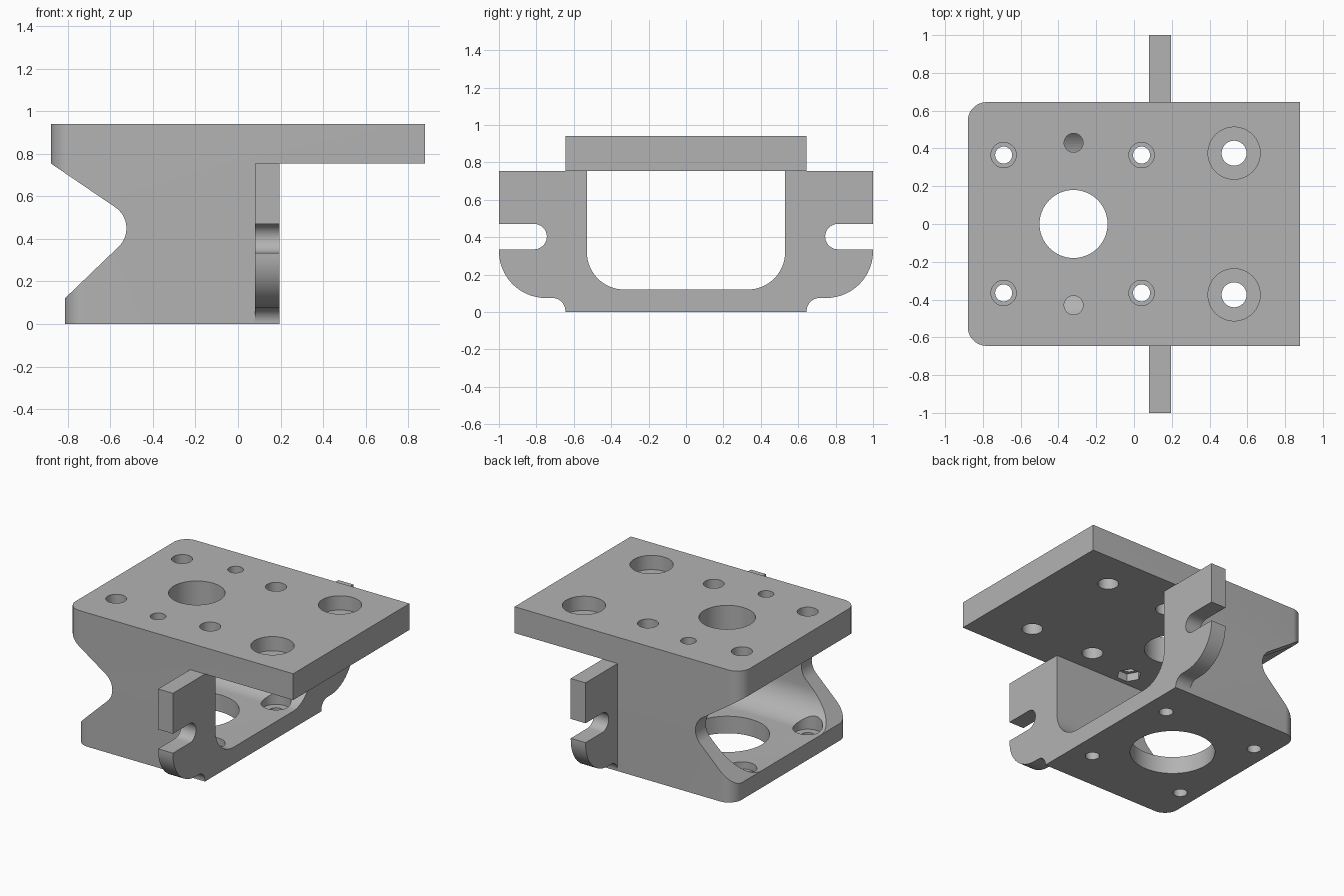
import bpy
import bmesh
from math import cos, sin, radians
from mathutils import Vector

cube = bpy.data.objects.get("Cube")
if cube:
    bpy.data.objects.remove(cube, do_unlink=True)

grey = bpy.data.materials.new("plain_grey")
grey.use_nodes = True
grey.diffuse_color = (0.45, 0.45, 0.45, 1)
grey.node_tree.nodes["Principled BSDF"].inputs["Base Color"].default_value = grey.diffuse_color


def arc(cx, cy, r, start, end, steps=16):
    angles = [radians(start + (end - start) * i / steps) for i in range(steps + 1)]
    return [(cx + r * cos(a), cy + r * sin(a)) for a in angles]


def prism(name, outline, axis, lo, hi):
    """Extrude a 2D outline along an axis; the other two axes keep their order."""
    place = {"x": lambda u, v, w: Vector((w, u, v)),
             "y": lambda u, v, w: Vector((u, w, v)),
             "z": lambda u, v, w: Vector((u, v, w))}[axis]
    bm = bmesh.new()
    base = bm.faces.new([bm.verts.new(place(u, v, lo)) for u, v in outline])
    grown = bmesh.ops.extrude_face_region(bm, geom=[base])["geom"]
    tops = [g for g in grown if isinstance(g, bmesh.types.BMVert)]
    bmesh.ops.translate(bm, verts=tops, vec=place(0, 0, hi - lo))
    bmesh.ops.recalc_face_normals(bm, faces=bm.faces)
    mesh = bpy.data.meshes.new(name)
    bm.to_mesh(mesh)
    bm.free()
    mesh.materials.append(grey)
    obj = bpy.data.objects.new(name, mesh)
    bpy.context.collection.objects.link(obj)
    return obj


def combine(target, tool, operation="DIFFERENCE"):
    mod = target.modifiers.new(operation.lower(), "BOOLEAN")
    mod.operation = operation
    mod.solver = "EXACT"
    mod.object = tool
    bpy.context.view_layer.update()
    with bpy.context.temp_override(object=target, active_object=target):
        bpy.ops.object.modifier_apply(modifier=mod.name)
    bpy.data.objects.remove(tool, do_unlink=True)


def rounded_left(x0, x1):
    """Plan outline with both corners on the -x side rounded."""
    r = 0.1
    return ([(x1, -HALF), (x1, HALF)]
            + arc(x0 + r, HALF - r, r, 90, 180) + arc(x0 + r, r - HALF, r, 180, 270))


def drill(target, x, y, r, lo, hi, sides=48):
    combine(target, prism("drill", arc(x, y, r, 0, 360, sides)[:-1], "z", lo, hi))


HALF = 0.645
UNDER = 0.755
TOP = 0.94
BACK = 0.195

# Hollow body: lower and upper halves with a rounded notch in the -x end
body = prism("bracket", rounded_left(-0.815, BACK), "z", 0, 0.45)
combine(body, prism("upper_body", rounded_left(-0.88, BACK), "z", 0.45, UNDER), "UNION")
notch = ([(-1.1, 0.12), (-0.815, 0.12)] + arc(-0.645, 0.45, 0.12, -45, 55)
         + [(-0.88, UNDER), (-1.1, UNDER)])
combine(body, prism("notch", notch, "y", -1, 1))

# Slotted mounting ears on both sides
ear = ([(0.6, 0), (HALF, 0)] + arc(0.715, 0.005, 0.07, 180, 90)
       + arc(0.75, 0.325, 0.25, -90, 0)
       + [(1, 0.335)] + arc(0.812, 0.403, 0.068, 270, 90)
       + [(1, 0.471), (1, UNDER), (0.6, UNDER)])
for side in (1, -1):
    outline = [(side * y, z) for y, z in ear]
    combine(body, prism("ear", outline, "x", 0.08, BACK), "UNION")

# Tunnel through the body with rounded lower corners
tunnel = ([(0.53, 0.9), (-0.53, 0.9)] + arc(-0.33, 0.32, 0.2, 180, 270)
          + arc(0.33, 0.32, 0.2, 270, 360))
combine(body, prism("tunnel", tunnel, "x", -2, 2))

# Floor: large bore and four counterbored screw holes
drill(body, -0.32, 0, 0.27, -0.1, 0.2, 64)
for x in (-0.69, 0.04):
    for y in (-0.365, 0.365):
        drill(body, x, y, 0.045, -0.1, 0.2)
        drill(body, x, y, 0.095, 0.07, 0.2)

# Top plate with its bores, access holes, counterbores and nut pockets
plate = prism("top_plate", rounded_left(-0.88, 0.88), "z", UNDER, TOP)
drill(plate, -0.32, 0, 0.18, 0.5, 1.2, 64)
for y in (-1, 1):
    for x in (-0.69, 0.04):
        drill(plate, x, y * 0.365, 0.067, 0.5, 1.2)
    drill(plate, 0.53, y * 0.375, 0.066, 0.5, 1.2)
    drill(plate, 0.53, y * 0.375, 0.138, 0.84, 1.2)
    drill(plate, -0.32, y * 0.43, 0.05, 0.5, 1.2)
    drill(plate, -0.32, y * 0.43, 0.08, 0.5, 0.81, 6)
combine(body, plate, "UNION")

# Smooth the curved walls, keep machined edges crisp
bpy.ops.object.select_all(action="DESELECT")
body.select_set(True)
bpy.context.view_layer.objects.active = body
bpy.ops.object.shade_smooth_by_angle(angle=radians(30))
